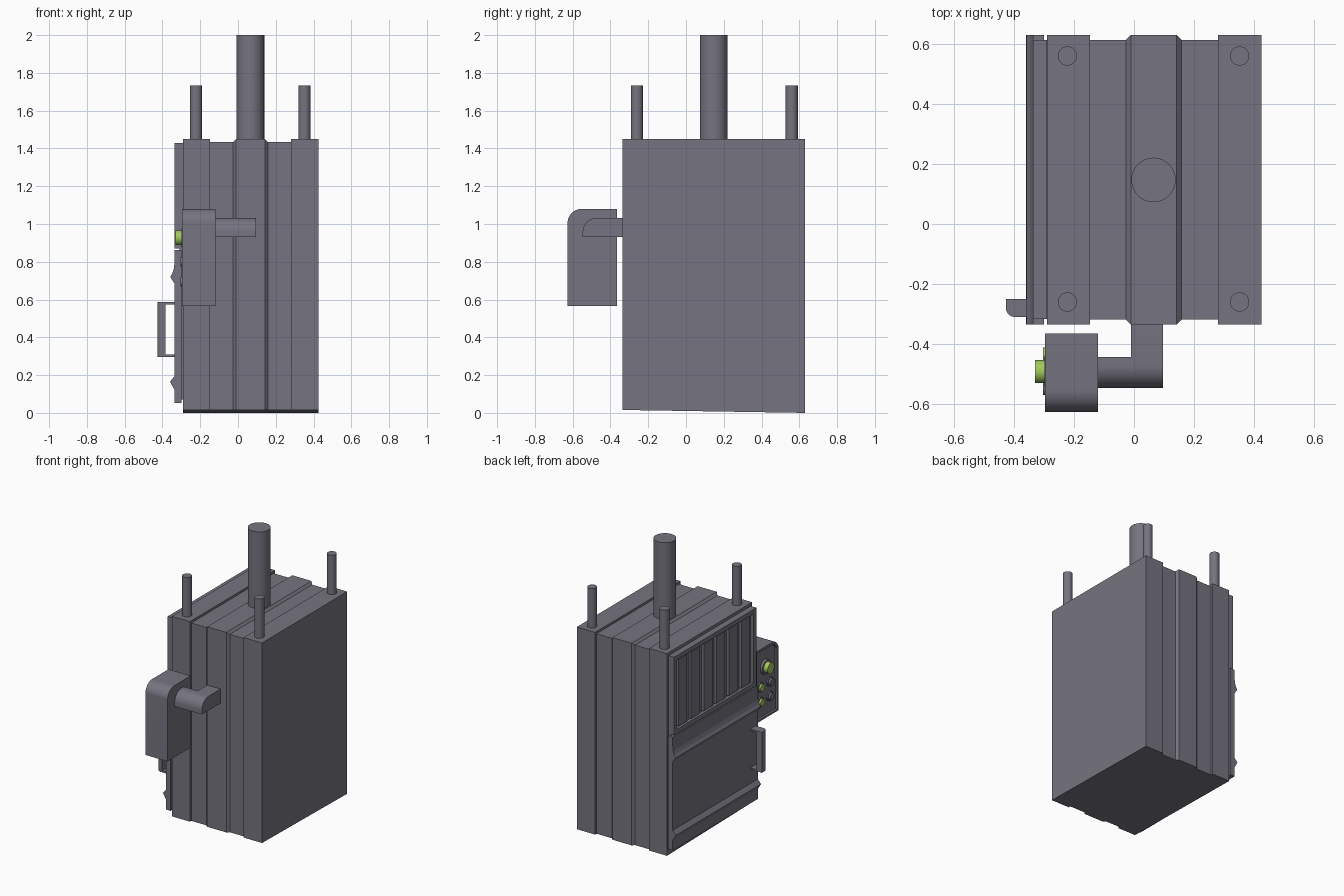
import bpy, bmesh, math
from mathutils import Matrix, Vector

if "Cube" in bpy.data.objects:
    bpy.data.objects.remove(bpy.data.objects["Cube"])


def material(name, rgb):
    m = bpy.data.materials.new(name)
    m.diffuse_color = (*rgb, 1)
    m.use_nodes = True
    m.node_tree.nodes["Principled BSDF"].inputs["Base Color"].default_value = m.diffuse_color
    return m


GREY = material("grey_metal", (0.18, 0.175, 0.215))
GREEN = material("green_button", (0.36, 0.59, 0.11))


def finish(bm, name, mat=GREY, smooth=False):
    bmesh.ops.recalc_face_normals(bm, faces=bm.faces[:])
    me = bpy.data.meshes.new(name)
    bm.to_mesh(me)
    bm.free()
    me.materials.append(mat)
    ob = bpy.data.objects.new(name, me)
    bpy.context.collection.objects.link(ob)
    if smooth:
        bpy.ops.object.select_all(action='DESELECT')
        ob.select_set(True)
        bpy.context.view_layer.objects.active = ob
        bpy.ops.object.shade_smooth_by_angle(angle=math.radians(30))
    return ob


def loft(bm, rings):
    vs = [[bm.verts.new(p) for p in r] for r in rings]
    n = len(vs[0])
    for a, b in zip(vs, vs[1:]):
        for i in range(n):
            j = (i + 1) % n
            bm.faces.new((a[i], a[j], b[j], b[i]))
    bm.faces.new(vs[0])
    bm.faces.new(vs[-1])


def prism(name, pts, axis, a, b, recess=None, smooth=False):
    """Extrude a 2D outline along an axis; recess=(border, depth) sinks the -x face."""
    place = {'x': lambda p, t: (t, p[0], p[1]),
             'y': lambda p, t: (p[0], t, p[1]),
             'z': lambda p, t: (p[0], p[1], t)}[axis]
    bm = bmesh.new()
    loft(bm, [[place(p, t) for p in pts] for t in (a, b)])
    if recess:
        bmesh.ops.recalc_face_normals(bm, faces=bm.faces[:])
        f = [f for f in bm.faces if f.normal.x < -0.99]
        bmesh.ops.inset_region(bm, faces=f, thickness=recess[0])
        bmesh.ops.translate(bm, vec=(recess[1], 0, 0), verts=list({v for q in f for v in q.verts}))
        # recalc is skipped problems: normals are rebuilt in finish
    return finish(bm, name, smooth=smooth) if not recess else finish_recess(bm, f, name, recess, smooth)


def finish_recess(bm, f, name, recess, smooth):
    # turn the sloped inset into a straight-walled recess with a flat rim
    bmesh.ops.translate(bm, vec=(-recess[1], 0, 0), verts=list({v for q in f for v in q.verts}))
    ext = bmesh.ops.extrude_face_region(bm, geom=f)
    bmesh.ops.delete(bm, geom=f, context='FACES_ONLY')
    vs = [g for g in ext['geom'] if isinstance(g, bmesh.types.BMVert)]
    bmesh.ops.translate(bm, vec=(recess[1], 0, 0), verts=vs)
    return finish(bm, name, smooth=smooth)


def rect(u0, u1, v0, v1):
    return [(u0, v0), (u1, v0), (u1, v1), (u0, v1)]


def rounded(u0, u1, v0, v1, r, n=10):
    """Rectangle whose corner at (u0, v1) is rounded."""
    arc = [(u0 + r - r * math.sin(k * math.pi / 2 / n), v1 - r + r * math.cos(k * math.pi / 2 / n))
           for k in range(n + 1)]
    return [(u0, v0), (u1, v0), (u1, v1)] + arc


def cylinder(name, start, length, r, axis='z', mat=GREY, n=32):
    bm = bmesh.new()
    d = Vector((-1, 0, 0)) if axis == '-x' else Vector((0, 0, 1))
    rot = d.to_track_quat('Z', 'Y').to_matrix().to_4x4()
    bmesh.ops.create_cone(bm, cap_ends=True, segments=n, radius1=r, radius2=r, depth=length,
                          matrix=Matrix.Translation(Vector(start) + d * length / 2) @ rot)
    return finish(bm, name, mat, True)


# Ribbed body: rectangles lofted along x, with inset stations for the grooves
D = 0.016
stations = [(-0.29, 0), (-0.147, 0), (-0.147, D), (-0.026, D), (-0.01, 0),
            (0.142, 0), (0.158, D), (0.28, D), (0.28, 0), (0.425, 0)]


def floor_z(y):
    return 0.0155 * (0.63 - y) / 0.965


bm = bmesh.new()
loft(bm, [[(x, -0.335 + d, floor_z(-0.335 + d)), (x, 0.63 - d, floor_z(0.63 - d)),
           (x, 0.63 - d, 1.45 - d), (x, -0.335 + d, 1.45 - d)] for x, d in stations])
finish(bm, "ribbed_body")

# Roof pipes
cylinder("main_pipe", (0.065, 0.147, 1.42), 0.58, 0.074, n=48)
for i, x in enumerate((-0.222, 0.352)):
    for j, y in enumerate((-0.26, 0.56)):
        cylinder(f"corner_pipe_{i}{j}", (x, y, 1.42), 0.312, 0.032)

# Side door, with a lip above and below, on a thin backing plate
prism("door_backing", rect(-0.31, -0.285, 0.07, 1.42), 'y', -0.317, 0.613)
prism("side_door", [(-0.30, 0.052), (-0.336, 0.052), (-0.336, 0.122), (-0.36, 0.165),
                    (-0.336, 0.195), (-0.336, 0.685), (-0.359, 0.72), (-0.347, 0.74),
                    (-0.339, 0.765), (-0.336, 0.80), (-0.336, 0.862), (-0.30, 0.862)],
      'y', -0.335, 0.63)

# Door handle
hx = rounded(-0.31, -0.25, -0.388, -0.335, 0.001)
bar = [(-0.385, -0.31), (-0.385, -0.25), (-0.427, -0.25)] + [
    (-0.397 - 0.03 * math.cos(k * math.pi / 12), -0.28 - 0.03 * math.sin(k * math.pi / 12))
    for k in range(7)]
prism("handle_grip", bar, 'z', 0.296, 0.586, smooth=True)
for n, z in (("lower", 0.296), ("upper", 0.574)):
    prism(f"handle_{n}_leg", rect(-0.386, -0.33, -0.31, -0.25), 'z', z, z + 0.012)

# Vent grille: recessed frame with upright slats
prism("vent_frame", rect(-0.317, 0.613, 0.87, 1.43), 'x', -0.336, -0.292, recess=(0.045, 0.025))
for k in range(6):
    y = 0.148 + (k - 2.5) * 0.142
    prism(f"vent_slat_{k}", rect(y - 0.048, y + 0.048, 0.91, 1.39), 'x', -0.328, -0.308)

# Control box with a rounded front edge and recessed panel
prism("control_box", rounded(-0.627, -0.365, 0.566, 1.08, 0.075), 'x', -0.296, -0.12,
      recess=(0.02, 0.015), smooth=True)

# Elbow arm joining control box to body
prism("arm_to_body", rounded(-0.547, -0.33, 0.93, 1.032, 0.075), 'x', -0.01, 0.096, smooth=True)
prism("arm_to_box", rounded(-0.547, -0.443, 0.93, 1.032, 0.075), 'x', -0.125, -0.01, smooth=True)

# Buttons
cylinder("main_button_rim", (-0.278, -0.492, 0.927), 0.02, 0.052, '-x')
cylinder("main_button", (-0.29, -0.492, 0.927), 0.04, 0.038, '-x', GREEN)
for y, mat, n in ((-0.437, GREEN, "green"), (-0.545, GREY, "grey")):
    for k, z in enumerate((0.80, 0.695)):
        cylinder(f"{n}_button_rim_{k}", (-0.278, y, z), 0.012, 0.034, '-x')
        cylinder(f"{n}_button_{k}", (-0.285, y, z), 0.019, 0.025, '-x', mat)
